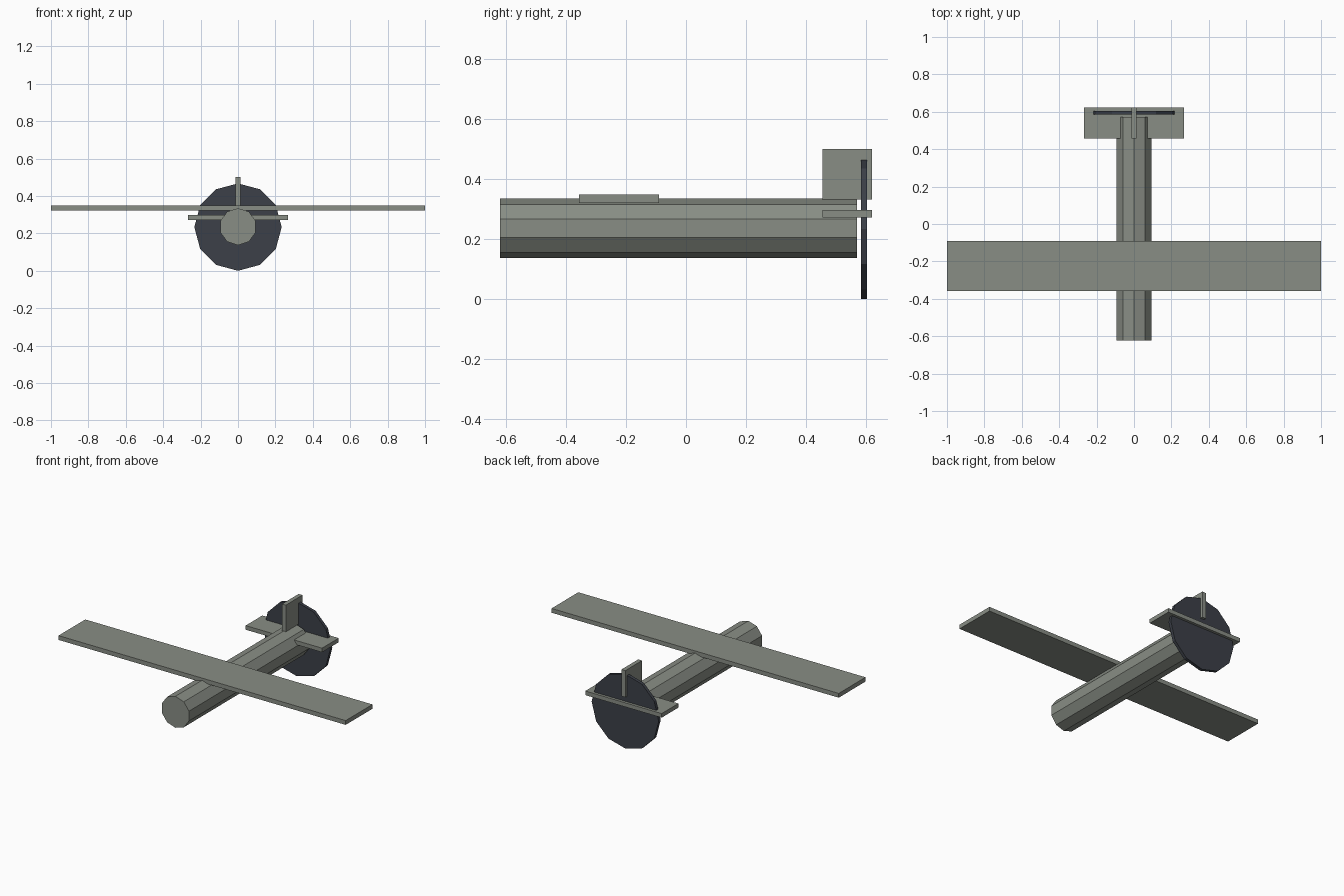
import bpy, bmesh, math

if "Cube" in bpy.data.objects:
    bpy.data.objects.remove(bpy.data.objects["Cube"])


def material(name, rgb):
    m = bpy.data.materials.new(name)
    m.diffuse_color = (*rgb, 1.0)
    m.use_nodes = True
    m.node_tree.nodes["Principled BSDF"].inputs["Base Color"].default_value = m.diffuse_color
    return m


GREY = material("warm grey", (0.25, 0.27, 0.235))
DARK = material("dark slate", (0.045, 0.051, 0.065))


def finish(name, bm, mat):
    bmesh.ops.recalc_face_normals(bm, faces=bm.faces)
    mesh = bpy.data.meshes.new(name)
    bm.to_mesh(mesh)
    bm.free()
    mesh.materials.append(mat)
    obj = bpy.data.objects.new(name, mesh)
    bpy.context.collection.objects.link(obj)
    return obj


def box(name, x, y, z, mat):
    """Box from (min, max) ranges on each axis."""
    bm = bmesh.new()
    bmesh.ops.create_cube(bm, size=1)
    for v in bm.verts:
        for i, (lo, hi) in enumerate((x, y, z)):
            v.co[i] = hi if v.co[i] > 0 else lo
    return finish(name, bm, mat)


def prism(name, sides, radius, z, y0, y1, mat):
    """Regular prism along y with one corner pointing straight up."""
    bm = bmesh.new()
    angles = [2 * math.pi * i / sides for i in range(sides)]
    ring = [bm.verts.new((radius * math.sin(a), y0, z + radius * math.cos(a)))
            for a in angles]
    face = bm.faces.new(ring)
    ext = bmesh.ops.extrude_face_region(bm, geom=[face], use_keep_orig=True)
    for v in ext["geom"]:
        if isinstance(v, bmesh.types.BMVert):
            v.co.y = y1
    return finish(name, bm, mat)


# Body and pusher propeller disc
prism("fuselage", 10, 0.099, 0.2355, -0.622, 0.572, GREY)
prism("propeller_disc", 12, 0.2335, 0.2335, 0.585, 0.605, DARK)

# Flying surfaces
box("wing", (-1, 1), (-0.357, -0.091), (0.321, 0.348), GREY)
box("tailplane", (-0.266, 0.266), (0.456, 0.622), (0.271, 0.297), GREY)
box("fin", (-0.0133, 0.0133), (0.456, 0.622), (0.332, 0.5), GREY)
